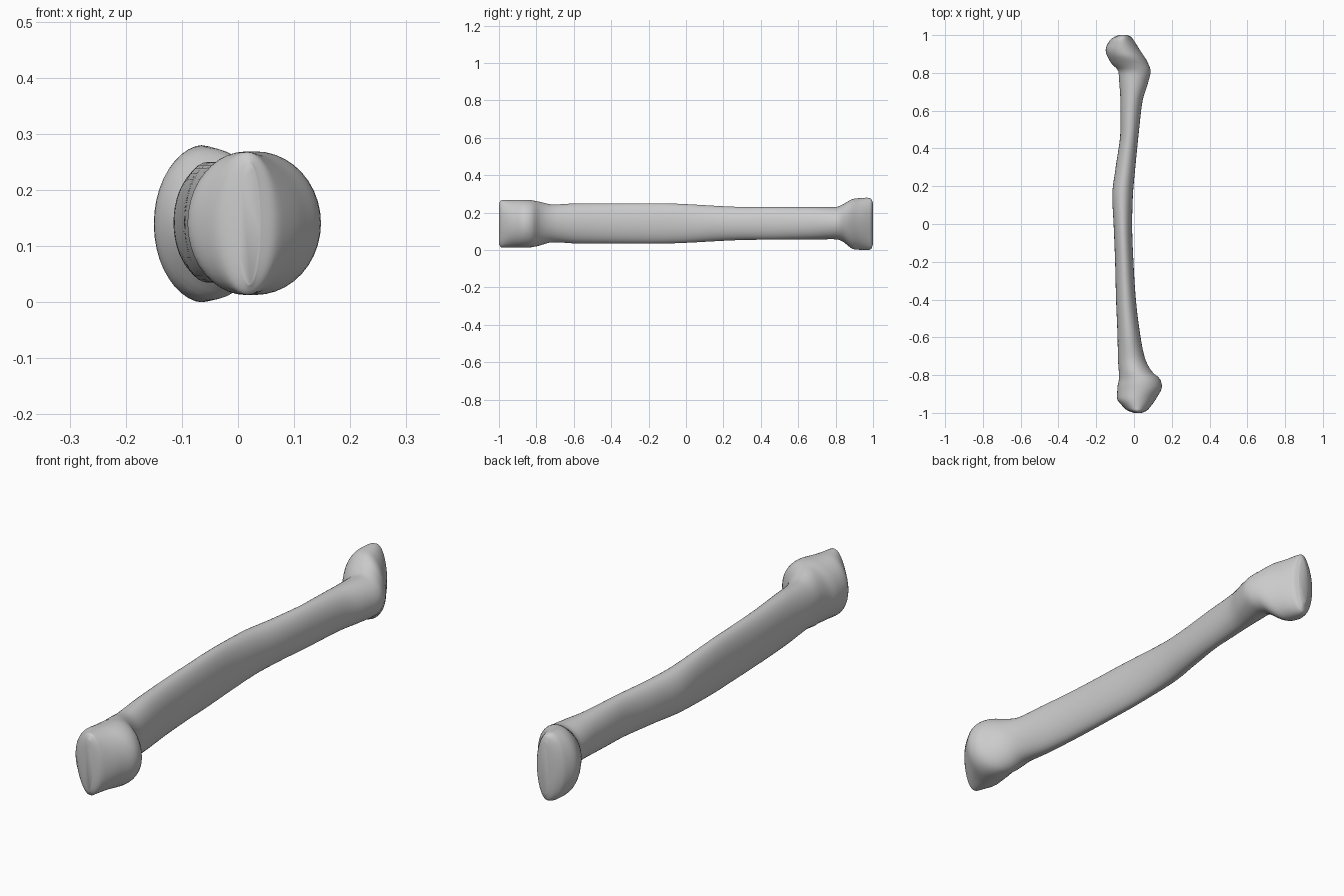
import bpy
import bmesh
import math

SIDES = 40
STATIONS = 110

default_cube = bpy.data.objects.get("Cube")
if default_cube:
    bpy.data.objects.remove(default_cube)

# Side outlines of the bone along its length: (y, right edge x, left edge x)
WIDTH = [
    (-1, 0, .04), (-.99, -.03, .065), (-.97, -.055, .085), (-.92, -.09, .12),
    (-.86, -.087, .148), (-.82, -.08, .138), (-.79, -.08, .103),
    (-.75, -.083, .075), (-.7, -.085, .055), (-.6, -.087, .035),
    (-.4, -.095, .01), (-.2, -.1, -.003), (0, -.108, -.01),
    (.15, -.115, -.006), (.3, -.097, .007), (.5, -.072, .027),
    (.65, -.072, .045), (.75, -.078, .075), (.81, -.083, .088),
    (.85, -.12, .075), (.92, -.15, .032), (.97, -.13, 0),
    (.99, -.105, -.015), (1, -.08, -.035),
]

# Top and bottom outlines: (y, bottom z, top z)
HEIGHT = [
    (-1, .03, .25), (-.985, .013, .268), (-.85, .013, .269),
    (-.8, .02, .262), (-.71, .042, .244), (-.57, .035, .25),
    (-.15, .035, .25), (.35, .055, .23), (.8, .058, .23),
    (.83, .05, .24), (.9, .004, .275), (.97, 0, .28),
    (.99, .006, .274), (1, .03, .25),
]


def tangent(points, i, k):
    """Slope that keeps the interpolated outline free of overshoot."""
    if i in (0, len(points) - 1):
        j = 0 if i == 0 else i - 1
        return (points[j + 1][k] - points[j][k]) / (points[j + 1][0] - points[j][0])
    before, here, after = points[i - 1], points[i], points[i + 1]
    a = (here[k] - before[k]) / (here[0] - before[0])
    b = (after[k] - here[k]) / (after[0] - here[0])
    return 2 * a * b / (a + b) if a * b > 0 else 0


def outline(points, y):
    """Smooth pair of outline values at a station along the bone."""
    i = max(n for n in range(len(points) - 1) if points[n][0] <= y or n == 0)
    p, q = points[i], points[i + 1]
    span = q[0] - p[0]
    t = (y - p[0]) / span
    blend = t * t * (3 - 2 * t)
    values = []
    for k in (1, 2):
        ease_out = span * tangent(points, i, k) * t * (1 - t) ** 2
        ease_in = span * tangent(points, i + 1, k) * t * t * (t - 1)
        values.append(p[k] + (q[k] - p[k]) * blend + ease_out + ease_in)
    return values


# Loft oval sections from the front knuckle through the shaft to the rear head
bm = bmesh.new()
rings = []
for n in range(STATIONS + 1):
    y = math.sin((n / STATIONS - .5) * math.pi)
    x0, x1 = outline(WIDTH, y)
    z0, z1 = outline(HEIGHT, y)
    ring = []
    for s in range(SIDES):
        angle = math.tau * s / SIDES
        x = (x0 + x1) / 2 + (x1 - x0) / 2 * math.cos(angle)
        z = (z0 + z1) / 2 + (z1 - z0) / 2 * math.sin(angle)
        ring.append(bm.verts.new((x, y, z)))
    rings.append(ring)

for a, b in zip(rings, rings[1:]):
    for s in range(SIDES):
        t = (s + 1) % SIDES
        bm.faces.new((a[s], a[t], b[t], b[s]))

# Close both ends
bm.faces.new(rings[0])
bm.faces.new(rings[-1])
bmesh.ops.recalc_face_normals(bm, faces=bm.faces)

mesh = bpy.data.meshes.new("long_bone")
bm.to_mesh(mesh)
bm.free()
bone = bpy.data.objects.new("long_bone", mesh)
bpy.context.collection.objects.link(bone)

# Smooth shading
bpy.ops.object.select_all(action='DESELECT')
bone.select_set(True)
bpy.context.view_layer.objects.active = bone
bpy.ops.object.shade_smooth_by_angle(angle=math.radians(50))
